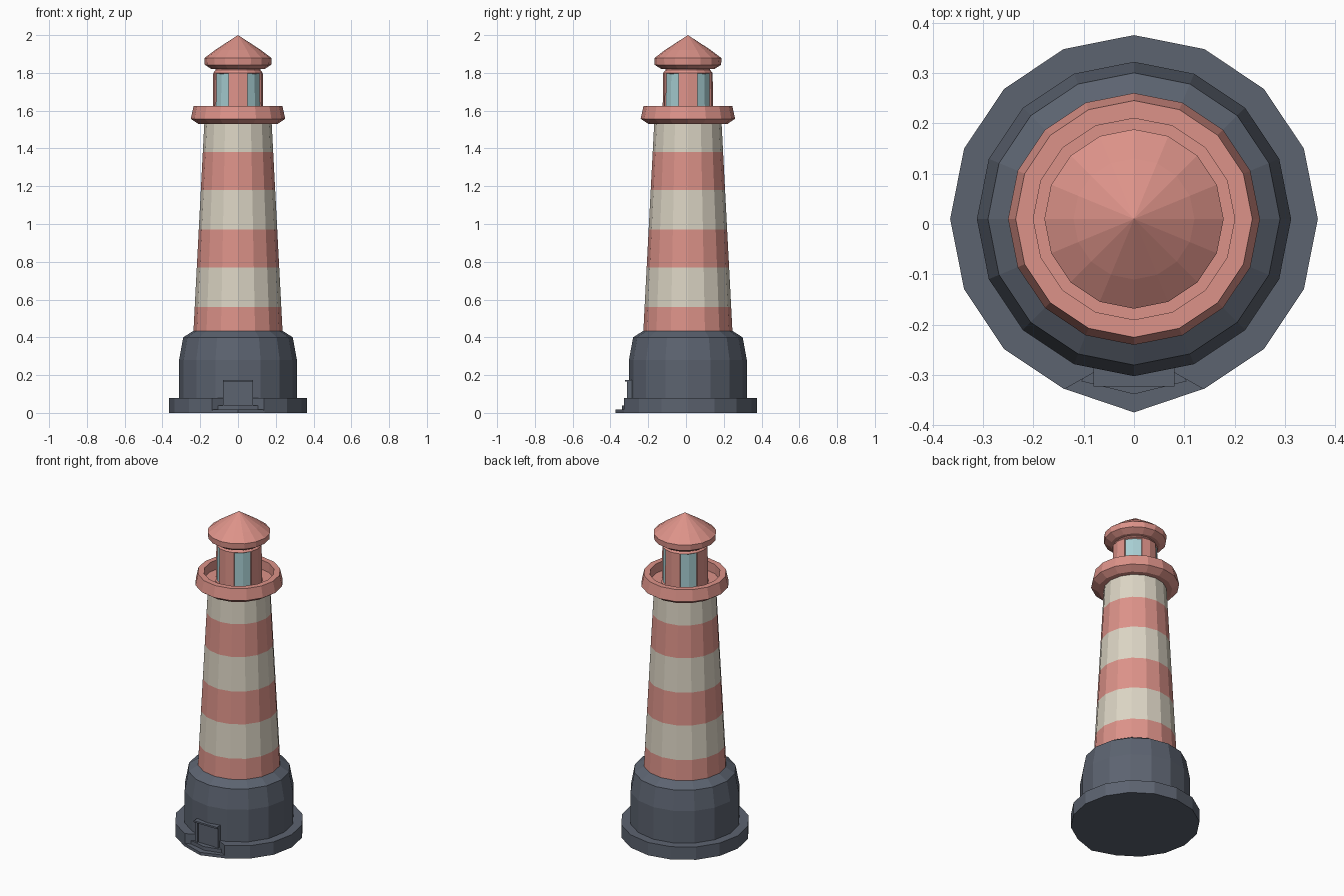
import bpy, bmesh, math

if "Cube" in bpy.data.objects:
    bpy.data.objects.remove(bpy.data.objects["Cube"])

CY = 0.01      # tower axis sits slightly behind the doorstep
SIDES = 16


def material(name, rgb):
    m = bpy.data.materials.new(name)
    m.diffuse_color = (*rgb, 1)
    m.use_nodes = True
    m.node_tree.nodes["Principled BSDF"].inputs["Base Color"].default_value = m.diffuse_color
    return m


RED = material("coral red", (0.72, 0.29, 0.25))
CREAM = material("cream", (0.71, 0.66, 0.55))
SLATE = material("slate grey", (0.107, 0.125, 0.162))
GLASS = material("pale blue glass", (0.39, 0.62, 0.65))


def finish(name, bm, mats):
    me = bpy.data.meshes.new(name)
    bmesh.ops.recalc_face_normals(bm, faces=bm.faces)
    bm.to_mesh(me)
    bm.free()
    for m in mats:
        me.materials.append(m)
    ob = bpy.data.objects.new(name, me)
    bpy.context.collection.objects.link(ob)
    return ob


def lathe(profile):
    """16-sided turned solid from (radius, z) pairs; both ends closed."""
    bm = bmesh.new()
    rings = []
    for r, z in profile:
        if r == 0:
            rings.append([bm.verts.new((0, CY, z))] * SIDES)
        else:
            rings.append([bm.verts.new((r * math.cos(a), CY + r * math.sin(a), z))
                          for a in (2 * math.pi * i / SIDES for i in range(SIDES))])
    for lo, hi in zip(rings, rings[1:]):
        for i in range(SIDES):
            j = (i + 1) % SIDES
            bm.faces.new(list(dict.fromkeys((lo[i], lo[j], hi[j], hi[i]))))
    for ring, (r, z) in ((rings[0], profile[0]), (rings[-1], profile[-1])):
        if r > 0:
            bm.faces.new(ring)
    return bm


def prism(name, half, z0, z1, mat):
    """Upright block from half an outline (x >= 0), mirrored across x."""
    pts = half + [(-x, y) for x, y in reversed(half) if x > 0]
    bm = bmesh.new()
    lo = [bm.verts.new((x, y, z0)) for x, y in pts]
    hi = [bm.verts.new((x, y, z1)) for x, y in pts]
    bm.faces.new(lo)
    bm.faces.new(hi)
    for i in range(len(pts)):
        j = (i + 1) % len(pts)
        bm.faces.new((lo[i], lo[j], hi[j], hi[i]))
    return finish(name, bm, [mat])


def box(name, x0, x1, y0, y1, z0, z1, mat):
    bm = bmesh.new()
    bmesh.ops.create_cube(bm, size=1)
    for v in bm.verts:
        v.co = (x1 if v.co.x > 0 else x0, y1 if v.co.y > 0 else y0, z1 if v.co.z > 0 else z0)
    return finish(name, bm, [mat])


# Plinth with a notch cut for the doorstep
plinth = finish("plinth", lathe([(0.365, 0), (0.365, 0.08)]), [SLATE])
cutter = prism("notch_cutter", [(0.08, -0.27), (0.08, -0.295), (0.138, -0.328), (0.138, -0.45)],
               0.013, 0.15, SLATE)
cutter.hide_render = True
cutter.hide_viewport = True
mod = plinth.modifiers.new("notch", 'BOOLEAN')
mod.object = cutter
mod.operation = 'DIFFERENCE'
mod.solver = 'EXACT'

# Foundation drum
finish("foundation", lathe([(0.312, 0.02), (0.312, 0.28), (0.29, 0.40), (0.235, 0.435)]), [SLATE])

# Doorsteps
prism("lower_step", [(0.10, -0.28), (0.136, -0.328), (0, -0.374)], 0, 0.018, SLATE)
prism("upper_step", [(0.08, -0.28), (0.105, -0.312), (0, -0.338)], 0.01, 0.04, SLATE)

# Door, jambs and lintel
box("door", -0.062, 0.062, -0.306, -0.27, 0.03, 0.165, SLATE)
for s, side in ((-1, "left"), (1, "right")):
    x0, x1 = sorted((s * 0.06, s * 0.08))
    box(side + "_door_jamb", x0, x1, -0.312, -0.27, 0.03, 0.17, SLATE)
box("door_lintel", -0.08, 0.08, -0.323, -0.27, 0.165, 0.175, SLATE)

# Striped tower, alternating by height
levels = [0.43, 0.56, 0.77, 0.97, 1.18, 1.38, 1.54]
bm = lathe([(0.236 - 0.058 * (z - 0.43) / 1.11, z) for z in levels])
for f in bm.faces:
    h = f.calc_center_median().z
    f.material_index = (sum(h > z for z in levels) + 1) % 2
finish("tower", bm, [RED, CREAM])

# Gallery with raised parapet
finish("gallery", lathe([(0.17, 1.53), (0.21, 1.53), (0.25, 1.557), (0.235, 1.625),
                         (0.20, 1.625), (0.20, 1.567), (0.10, 1.567)]), [RED])

# Lantern room with four recessed windows on the diagonals
bm = lathe([(0.134, 1.56), (0.134, 1.575), (0.131, 1.80), (0.118, 1.815), (0.118, 1.83)])
walls = [f for f in bm.faces if 1.6 < f.calc_center_median().z < 1.75]
for q in range(4):
    lo = q * 90 + 22.5
    pane = []
    for f in walls:
        c = f.calc_center_median()
        if lo < math.degrees(math.atan2(c.y - CY, c.x)) % 360 < lo + 45:
            pane.append(f)
    bm.normal_update()
    bmesh.ops.recalc_face_normals(bm, faces=bm.faces)
    bmesh.ops.inset_region(bm, faces=pane, thickness=0.005, depth=-0.007)
    for f in pane:
        f.material_index = 1
finish("lantern_room", bm, [RED, GLASS])

# Roof
finish("roof", lathe([(0.10, 1.82), (0.14, 1.82), (0.176, 1.843), (0.178, 1.878),
                      (0.12, 1.922), (0, 2.0)]), [RED])
